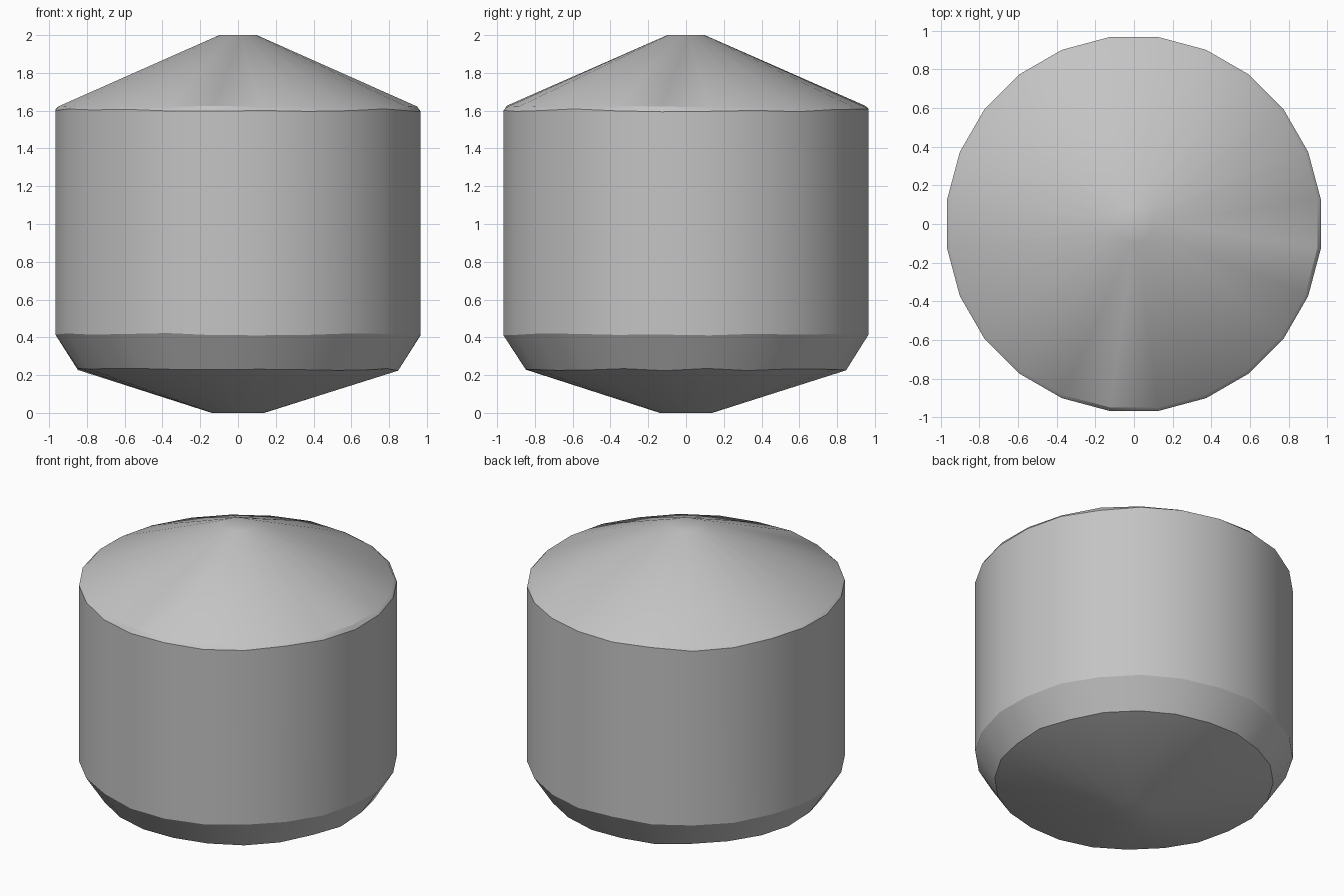
import bpy, bmesh, math, random

cube = bpy.data.objects.get("Cube")
if cube:
    bpy.data.objects.remove(cube, do_unlink=True)

random.seed(4)
SIDES = 24

# Plain stone grey
grey = bpy.data.materials.new("stone_grey")
grey.use_nodes = True
colour = (0.55, 0.55, 0.55, 1)
grey.diffuse_color = colour
grey.node_tree.nodes["Principled BSDF"].inputs["Base Color"].default_value = colour

# Profile from bottom tip to top tip: radius, height, edge wear
PROFILE = [
    (0.14, 0.0, 0.0),
    (0.855, 0.23, 0.007),
    (0.975, 0.417, 0.007),
    (0.975, 1.602, 0.008),
    (0.957, 1.622, 0.004),
    (0.10, 2.0, 0.0),
]


def lathe(name, profile, material):
    bm = bmesh.new()
    rings = []
    for radius, height, wear in profile:
        ring = []
        for i in range(SIDES):
            a = math.tau * (i + 0.5) / SIDES
            z = height + random.uniform(-wear, wear)
            ring.append(bm.verts.new((radius * math.cos(a), radius * math.sin(a), z)))
        rings.append(ring)
    for low, high in zip(rings, rings[1:]):
        for i in range(SIDES):
            j = (i + 1) % SIDES
            bm.faces.new((low[i], low[j], high[j], high[i]))
    bm.faces.new(reversed(rings[0]))
    bm.faces.new(rings[-1])
    mesh = bpy.data.meshes.new(name)
    bm.to_mesh(mesh)
    bm.free()
    mesh.materials.append(material)
    obj = bpy.data.objects.new(name, mesh)
    bpy.context.collection.objects.link(obj)
    return obj


# Drum with shallow conical ends
drum = lathe("drum_body", PROFILE, grey)
bpy.ops.object.select_all(action="DESELECT")
drum.select_set(True)
bpy.context.view_layer.objects.active = drum
bpy.ops.object.shade_smooth_by_angle(angle=math.radians(28))
